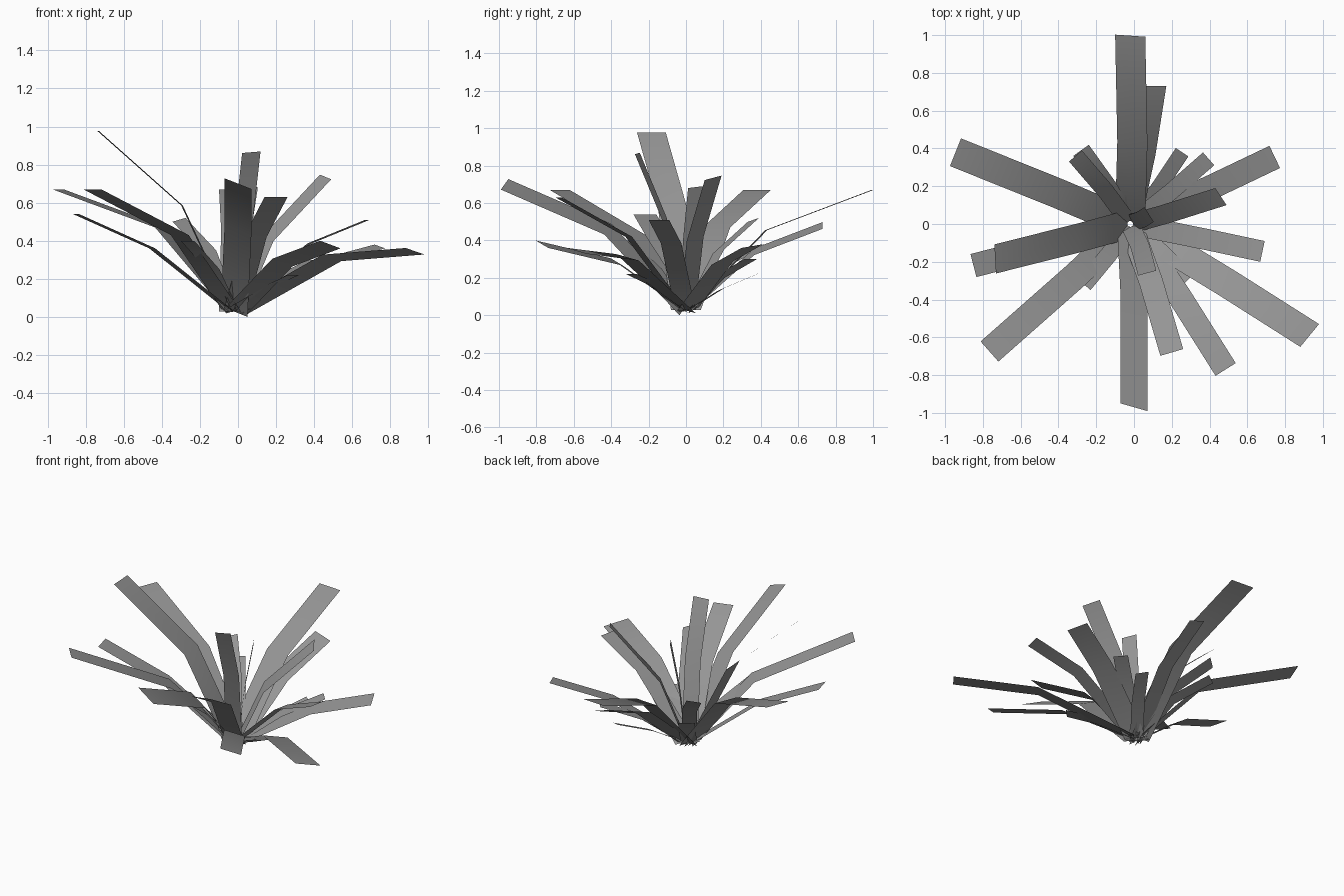
import bpy
from math import radians
from mathutils import Matrix, Vector

# Strap leaves: tip x, y, z, half width, bend position along reach, bend height, edge tilt
LONG = [
    (-0.02, 0.997, 0.67, 0.080, 0.43, 0.455, 0.0),
    (0.115, 0.73, 0.48, 0.056, 0.50, 0.34, 0.018),
    (0.745, 0.355, 0.37, 0.065, 0.55, 0.28, 0.01),
    (0.46, 0.145, 0.735, 0.054, 0.34, 0.41, 0.012),
    (0.68, -0.145, 0.51, 0.056, 0.55, 0.385, 0.0),
    (0.93, -0.59, 0.345, 0.078, 0.53, 0.31, -0.017),
    (0.485, -0.77, 0.38, 0.063, 0.48, 0.285, -0.02),
    (0.20, -0.68, 0.63, 0.063, 0.45, 0.42, 0.0),
    (0.00, -0.97, 0.70, 0.073, 0.43, 0.46, -0.028),
    (-0.765, -0.675, 0.67, 0.071, 0.40, 0.43, 0.0),
    (-0.85, -0.22, 0.54, 0.063, 0.53, 0.36, 0.0),
    (-0.735, -0.185, 0.977, 0.077, 0.40, 0.585, 0.0),
    (-0.945, 0.38, 0.67, 0.079, 0.43, 0.47, 0.0),
]
SHORT = [
    (-0.31, 0.36, 0.51, 0.045, 0.48, 0.34, -0.01),
    (-0.28, 0.39, 0.37, 0.050, 0.50, 0.26, 0.0),
    (0.255, 0.38, 0.22, 0.040, 0.50, 0.14, 0.01),
    (0.395, 0.345, 0.30, 0.045, 0.50, 0.20, 0.0),
    (0.29, -0.29, 0.22, 0.042, 0.50, 0.15, 0.0),
    (-0.265, -0.32, 0.40, 0.046, 0.50, 0.25, 0.0),
    (0.07, -0.26, 0.865, 0.050, 0.45, 0.52, 0.004),
    (0.08, 0.05, 0.685, 0.046, 0.45, 0.40, 0.005),
]
# Long leaves whose cross edge is turned, in degrees
TURN = {1: -5, 2: 9, 4: 16, 6: -7, 9: -16, 12: -11}

leaf_grey = bpy.data.materials.new("leaf_grey")
leaf_grey.diffuse_color = (0.3, 0.3, 0.3, 1)


def leaf(name, turn, x, y, z, half, bend, bend_z, tilt):
    """A strap of two smooth-shaded panels, kinked once between root and tip."""
    out = Vector((x, y, 0))
    across = Vector((-y, x, 0)).normalized() * half
    across.rotate(Matrix.Rotation(radians(turn), 3, 'Z'))
    across.z = tilt
    root = out.normalized() * 0.015 + Vector((-0.02, 0, 0.028))
    kink = out * bend + Vector((0, 0, bend_z))
    tip = Vector((x, y, z))
    verts = [p + s * across for p in (root, kink, tip) for s in (-1, 1)]
    mesh = bpy.data.meshes.new(name)
    mesh.from_pydata(verts, [], [(0, 1, 3, 2), (2, 3, 5, 4)])
    mesh.shade_smooth()
    mesh.materials.append(leaf_grey)
    obj = bpy.data.objects.new(name, mesh)
    bpy.context.collection.objects.link(obj)


# Outer and inner leaves
for i, data in enumerate(LONG, 1):
    leaf(f"long_leaf_{i}", TURN.get(i, 0), *data)
for i, data in enumerate(SHORT, 1):
    leaf(f"short_leaf_{i}", 0, *data)
